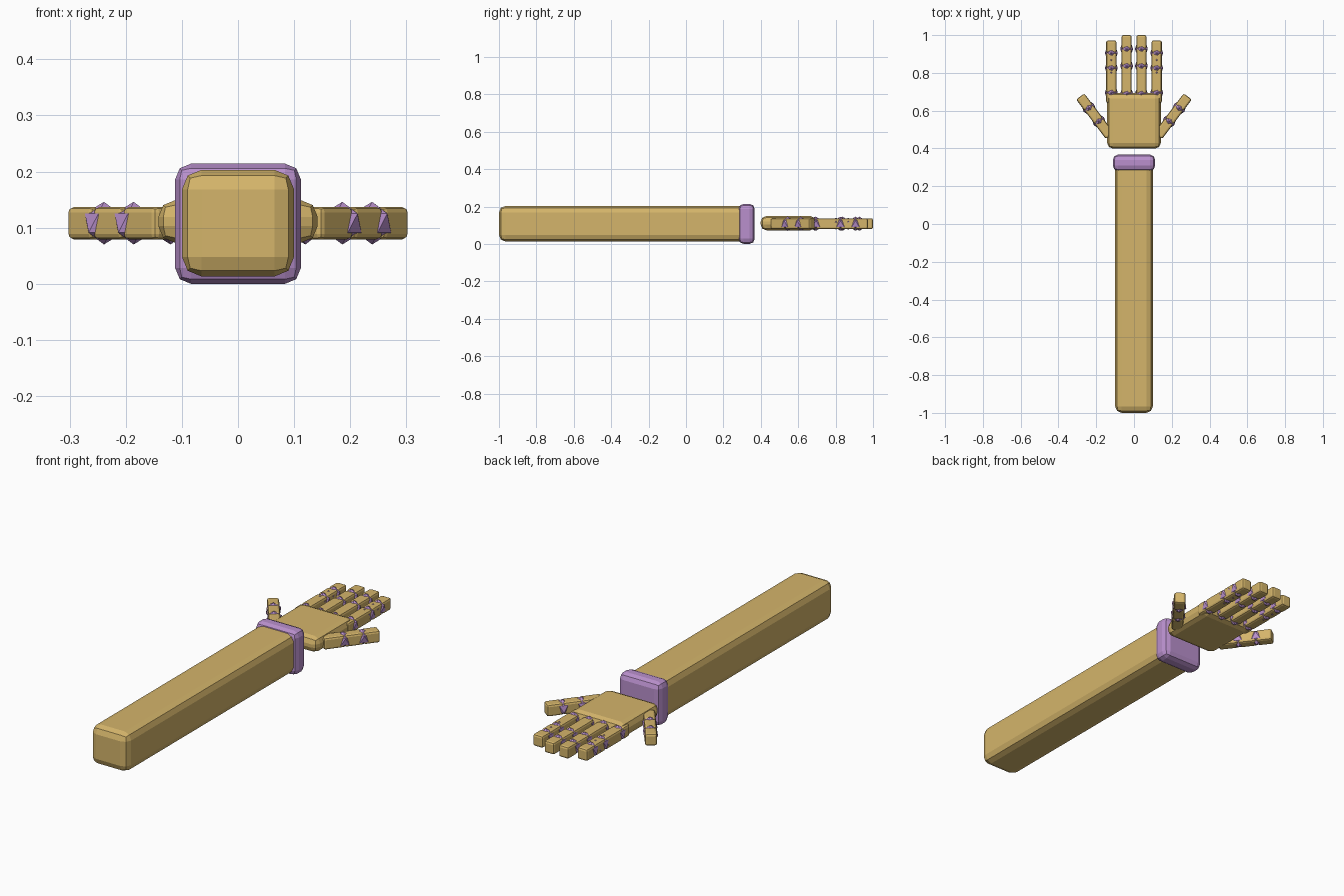
import bpy, bmesh, math
from mathutils import Matrix, Vector

if "Cube" in bpy.data.objects:
    bpy.data.objects.remove(bpy.data.objects["Cube"])


def make_material(name, rgb):
    m = bpy.data.materials.new(name)
    m.diffuse_color = (*rgb, 1)
    m.use_nodes = True
    m.node_tree.nodes["Principled BSDF"].inputs["Base Color"].default_value = m.diffuse_color
    return m


TAN = make_material("tan wood", (0.66, 0.46, 0.145))
PURPLE = make_material("purple joint", (0.49, 0.28, 0.61))
MID_Z = 0.108


def finish(bm, name, mat, matrix):
    me = bpy.data.meshes.new(name)
    bm.to_mesh(me)
    bm.free()
    me.materials.append(mat)
    ob = bpy.data.objects.new(name, me)
    ob.matrix_world = matrix
    bpy.context.collection.objects.link(ob)
    return ob


def rounded_box(name, size, centre, bevel, mat, turn=0):
    """Box with two-step rounded edges, turned about z."""
    bm = bmesh.new()
    bmesh.ops.create_cube(bm, size=1)
    bmesh.ops.scale(bm, vec=size, verts=bm.verts)
    bmesh.ops.bevel(bm, geom=bm.edges[:], offset=bevel, segments=2,
                    profile=0.5, affect='EDGES')
    return finish(bm, name, mat,
                  Matrix.Translation(centre) @ Matrix.Rotation(turn, 4, 'Z'))


def joint_ball(name, centre, radius, turn=0):
    """Faceted ball that pokes out between two finger segments."""
    bm = bmesh.new()
    bmesh.ops.create_icosphere(bm, subdivisions=1, radius=radius)
    finish(bm, name, PURPLE,
           Matrix.Translation(centre) @ Matrix.Rotation(turn, 4, 'Z'))


def finger(name, start, turn, stops, width):
    """Segments between successive stops, with a ball at every inner stop."""
    rot = Matrix.Rotation(turn, 3, 'Z')
    at = lambda d: Vector(start) + rot @ Vector((0, d, 0))
    for i, (a, b) in enumerate(zip(stops, stops[1:])):
        rounded_box(f"{name}_segment_{i + 1}", (width, b - a, 0.058),
                    at((a + b) / 2), 0.01, TAN, turn)
        if i:
            joint_ball(f"{name}_joint_{i}", at(a), 0.038, turn)


# forearm, cuff and palm
rounded_box("forearm", (0.2, 1.32, 0.19), (0, -0.34, MID_Z), 0.035, TAN)
rounded_box("cuff", (0.224, 0.087, 0.214), (0, 0.324, 0.107), 0.028, PURPLE)
rounded_box("palm", (0.284, 0.295, 0.076), (0, 0.547, 0.111), 0.03, TAN)

for side, tag in ((-1, "left"), (1, "right")):
    # inner and outer fingers
    finger(f"{tag}_inner_finger", (side * 0.039, 0, MID_Z), 0,
           (0.64, 0.69, 0.837, 0.927, 1.0), 0.054)
    finger(f"{tag}_outer_finger", (side * 0.12, 0, MID_Z), 0,
           (0.64, 0.695, 0.826, 0.906, 0.972), 0.054)
    # small pins on the outer fingers
    for i, y in enumerate((0.802, 0.868)):
        joint_ball(f"{tag}_finger_pin_{i + 1}", (side * 0.12, y, MID_Z), 0.032)
    # thumb
    finger(f"{tag}_thumb", (side * 0.127, 0.466, MID_Z), -side * math.radians(37),
           (0, 0.098, 0.186, 0.262), 0.054)
